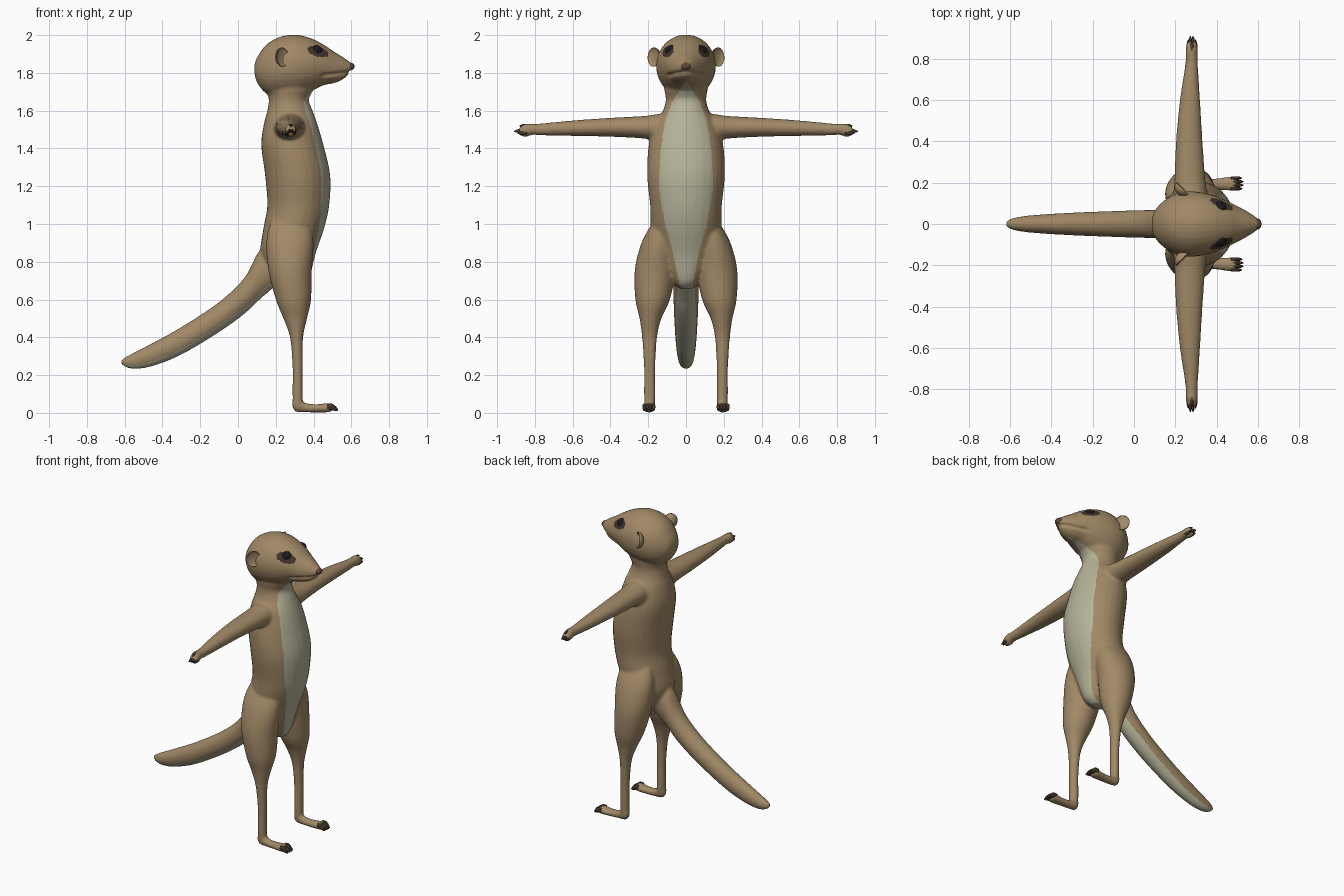
import bpy, bmesh, math
from mathutils import Vector, Matrix


def material(name, rgb):
    m = bpy.data.materials.new(name)
    m.diffuse_color = (*rgb, 1)
    return m


FUR = material("fur", (0.36, 0.25, 0.135))
CREAM = material("cream", (0.47, 0.45, 0.32))
DARK = material("dark_brown", (0.055, 0.035, 0.025))
BLACK = material("black", (0.012, 0.012, 0.015))
NOSE = material("nose", (0.13, 0.06, 0.04))


def dense(rows, steps=5):
    """Catmull-Rom interpolation of section rows."""
    out = []
    last = len(rows) - 1
    for i in range(last):
        p = [rows[max(0, min(last, i + k))] for k in (-1, 0, 1, 2)]
        for j in range(steps):
            t = j / steps
            out.append([0.5 * (2 * b + (c - a) * t + (2*a - 5*b + 4*c - d) * t*t
                        + (3*b - a - 3*c + d) * t**3) for a, b, c, d in zip(*p)])
    return out + [list(rows[-1])]


def loft(bm, axis, rows, side=1, n=28):
    """Elliptical sections along an axis: (position, a0, a1, b0, b1)."""
    a, b = [k for k in range(3) if k != axis]
    rings = []
    for t, a0, a1, b0, b1 in dense(rows):
        ring = []
        for i in range(n):
            ang = 2 * math.pi * i / n
            co = Vector()
            co[axis] = t
            co[a] = (a0 + a1) / 2 + (a1 - a0) / 2 * math.cos(ang)
            co[b] = (b0 + b1) / 2 + (b1 - b0) / 2 * math.sin(ang)
            co.y *= side
            ring.append(bm.verts.new(co))
        rings.append(ring)
    for r, q in zip(rings, rings[1:]):
        for i in range(n):
            bm.faces.new((r[i], r[(i+1) % n], q[(i+1) % n], q[i]))
    bm.faces.new(rings[0])
    bm.faces.new(rings[-1])


def finish(bm, name, mats):
    bmesh.ops.recalc_face_normals(bm, faces=bm.faces[:])
    me = bpy.data.meshes.new(name)
    bm.to_mesh(me)
    bm.free()
    for m in mats:
        me.materials.append(m)
    me.shade_smooth()
    ob = bpy.data.objects.new(name, me)
    bpy.context.collection.objects.link(ob)
    return ob


def ball(name, centre, radii, mat):
    bm = bmesh.new()
    bmesh.ops.create_uvsphere(bm, u_segments=24, v_segments=16, radius=1,
                              matrix=Matrix.Translation(centre) @ Matrix.Diagonal((*radii, 1)))
    return finish(bm, name, [mat])


bm = bmesh.new()
# torso and neck
loft(bm, 2, [(.655, .23, .33, -.03, .03), (.70, .18, .375, -.08, .08),
             (.84, .12, .41, -.16, .16), (.98, .135, .457, -.186, .186),
             (1.10, .155, .483, -.19, .19), (1.26, .143, .488, -.206, .206),
             (1.42, .123, .452, -.197, .197), (1.53, .137, .42, -.165, .165),
             (1.60, .155, .395, -.122, .122), (1.66, .163, .375, -.107, .107),
             (1.72, .15, .40, -.115, .115), (1.80, .17, .38, -.10, .10)])
# head
loft(bm, 0, [(.087, -.02, .02, 1.80, 1.84), (.10, -.065, .065, 1.75, 1.88),
             (.15, -.117, .117, 1.69, 1.95), (.22, -.153, .153, 1.672, 1.99),
             (.30, -.157, .157, 1.675, 2.003), (.38, -.14, .14, 1.70, 1.986),
             (.45, -.112, .112, 1.733, 1.952), (.51, -.082, .082, 1.746, 1.912),
             (.55, -.06, .06, 1.762, 1.888), (.585, -.038, .038, 1.79, 1.864),
             (.607, -.02, .02, 1.815, 1.85)])
# tail
loft(bm, 0, [(.27, -.06, .06, .74, .93), (.19, -.07, .07, .665, .91),
             (.11, -.07, .07, .595, .855), (.035, -.067, .067, .525, .717),
             (-.10, -.063, .063, .427, .587), (-.30, -.055, .055, .308, .455),
             (-.45, -.046, .046, .248, .372), (-.55, -.036, .036, .232, .32),
             (-.60, -.024, .024, .245, .293), (-.622, -.008, .008, .262, .276)])
for s in (1, -1):
    # leg
    loft(bm, 2, [(1.04, .19, .35, .09, .15), (.97, .16, .39, .06, .20),
                 (.88, .15, .40, .05, .243), (.75, .162, .39, .055, .272),
                 (.60, .20, .387, .085, .268), (.50, .24, .366, .13, .246),
                 (.40, .275, .345, .153, .233), (.25, .288, .343, .162, .223),
                 (.10, .288, .343, .161, .223), (.03, .293, .345, .165, .22)], s)
    # foot
    loft(bm, 0, [(.288, .18, .207, .03, .07), (.305, .166, .22, .006, .085),
                 (.36, .166, .218, .002, .052), (.43, .163, .225, .002, .047),
                 (.48, .160, .232, .003, .053), (.50, .166, .226, .012, .044)], s)
    # arm and hand
    loft(bm, 1, [(.04, .19, .36, 1.42, 1.58), (.14, .19, .355, 1.435, 1.583),
                 (.22, .196, .345, 1.452, 1.572), (.40, .203, .332, 1.462, 1.562),
                 (.60, .222, .32, 1.466, 1.548), (.76, .246, .31, 1.469, 1.533),
                 (.81, .25, .308, 1.472, 1.53), (.845, .249, .309, 1.462, 1.533),
                 (.875, .256, .304, 1.466, 1.518), (.885, .265, .298, 1.475, 1.505)], s)
raw = finish(bm, "raw_body", [FUR])
mod = raw.modifiers.new("fuse", "REMESH")
mod.mode = "VOXEL"
mod.voxel_size = 0.008
mod = raw.modifiers.new("blend", "SMOOTH")
mod.factor = 0.5
mod.iterations = 9
dg = bpy.context.evaluated_depsgraph_get()
me = bpy.data.meshes.new_from_object(raw.evaluated_get(dg))
bpy.data.objects.remove(raw)
me.name = "body"
me.materials.clear()
for m in (FUR, CREAM, DARK):
    me.materials.append(m)

# mouth groove
for v, nrm in [(v, v.normal.copy()) for v in me.vertices if v.co.x > .43 and v.co.z > 1.7]:
    d = abs(v.co.z - (1.783 + .12 * (v.co.x - .43))) / .014
    if d < 1:
        v.co -= nrm * .011 * (1 - d) * min(1, (v.co.x - .43) / .03)

# belly, tail underside and eye patch colours
BELLY = [(.62, .03), (.70, .04), (.85, .07), (1.0, .11), (1.1, .13), (1.2, .143),
         (1.4, .135), (1.55, .11), (1.65, .07), (1.75, .01)]


def belly_width(z):
    for (z0, w0), (z1, w1) in zip(BELLY, BELLY[1:]):
        if z0 <= z <= z1:
            return w0 + (w1 - w0) * (z - z0) / (z1 - z0)
    return 0


along = Vector((.92, -.33, -.2)).normalized()
for p in me.polygons:
    c, nrm = p.center, p.normal
    y = abs(c.y)
    p.use_smooth = True
    p.material_index = 0
    if c.x > .27 and y < belly_width(c.z) and (nrm.x > .1 or nrm.z < -.3):
        p.material_index = 1
    elif c.x < .27 and .2 < c.z < .7 and y < .055 and nrm.z < -.45:
        p.material_index = 1
    elif c.x > .3 and c.z > 1.85:
        d = Vector((c.x, y, c.z)) - Vector((.425, .098, 1.915))
        t = d.dot(along)
        if (t / .062) ** 2 + (d - along * t).length_squared / .033 ** 2 < 1:
            p.material_index = 2
body = bpy.data.objects.new("body", me)
bpy.context.collection.objects.link(body)

# nose
ball("nose", (.596, 0, 1.834), (.021, .027, .02), NOSE)

for s, label in ((1, "left"), (-1, "right")):
    # eye
    ball(label + "_eye", (.413, s * .077, 1.917), (.034, .031, .03), BLACK)
    # ear: a shallow cup
    bm = bmesh.new()
    bmesh.ops.create_uvsphere(bm, u_segments=28, v_segments=18, radius=1)
    face = Vector((.70, s * .70, .05)).normalized()
    turn = face.to_track_quat("Z", "Y").to_matrix()
    for v in bm.verts:
        z = v.co.z * (-.45 if v.co.z > 0 else 1)
        v.co = turn @ Vector((v.co.x * .044, v.co.y * .051, z * .036)) \
            + Vector((.236, s * .172, 1.884))
    finish(bm, label + "_ear", [FUR])
    # toe claws
    bm = bmesh.new()
    for y in (.171, .188, .205, .222):
        tip = .53 - 9 * (y - .195) ** 2
        loft(bm, 0, [(.47, y - .009, y + .009, .018, .050), (.495, y - .009, y + .009, .014, .050),
                     (tip - .012, y - .007, y + .007, .01, .036),
                     (tip, y - .002, y + .002, .012, .018)], s, 10)
    finish(bm, label + "_toe_claws", [DARK])
    # finger claws
    bm = bmesh.new()
    for x, z, tip in ((.263, 1.482, .893), (.273, 1.492, .91), (.286, 1.492, .91),
                      (.298, 1.482, .893), (.28, 1.52, .882)):
        y0 = tip - .05
        loft(bm, 1, [(y0, x - .009, x + .009, z - .011, z + .011),
                     (y0 + .03, x - .008, x + .008, z - .01, z + .01),
                     (tip, x - .002, x + .002, z - .004, z + .001)], s, 10)
    finish(bm, label + "_finger_claws", [DARK])
